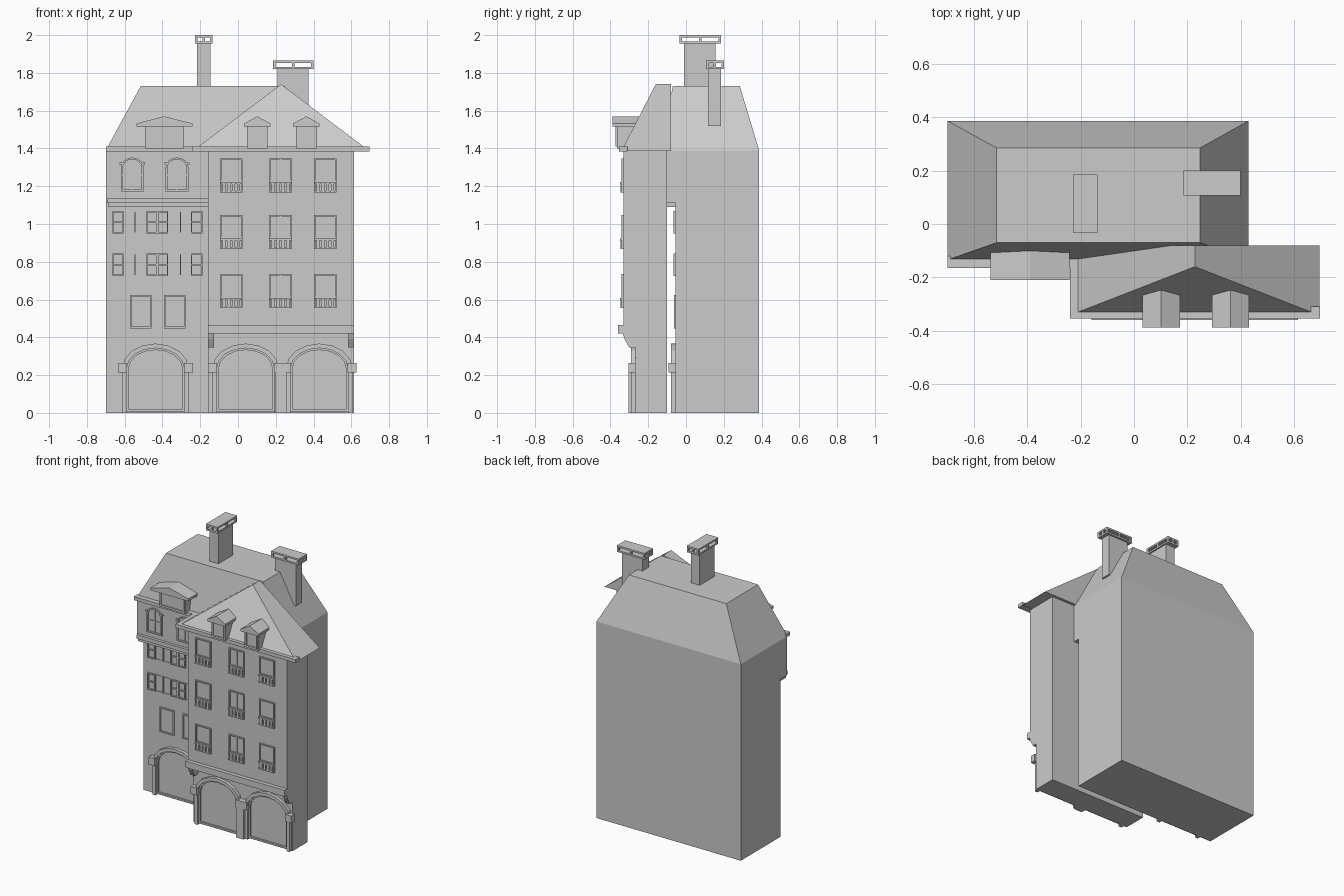
import bpy, bmesh, math

if "Cube" in bpy.data.objects:
    bpy.data.objects.remove(bpy.data.objects["Cube"])

stone = bpy.data.materials.new("stone_grey")
stone.diffuse_color = (0.6, 0.6, 0.6, 1)
stone.use_nodes = True
stone.node_tree.nodes["Principled BSDF"].inputs["Base Color"].default_value = stone.diffuse_color


def loft(bm, a, b):
    """Closed solid between two matching polygons."""
    va = [bm.verts.new(p) for p in a]
    vb = [bm.verts.new(p) for p in b]
    n = len(a)
    bm.faces.new(va)
    bm.faces.new(vb[::-1])
    for i in range(n):
        j = (i + 1) % n
        bm.faces.new((va[j], va[i], vb[i], vb[j]))


def prism(bm, pts, y0, y1):
    """Front (x, z) outline pushed from y0 to y1."""
    loft(bm, [(x, y0, z) for x, z in pts], [(x, y1, z) for x, z in pts])


def box(bm, x0, x1, y0, y1, z0, z1):
    prism(bm, [(x0, z0), (x1, z0), (x1, z1), (x0, z1)], y0, y1)


def finish(name, bm):
    bmesh.ops.recalc_face_normals(bm, faces=bm.faces)
    me = bpy.data.meshes.new(name)
    bm.to_mesh(me)
    bm.free()
    me.materials.append(stone)
    ob = bpy.data.objects.new(name, me)
    bpy.context.collection.objects.link(ob)


def boxes(name, *dims):
    bm = bmesh.new()
    for d in dims:
        box(bm, *d)
    finish(name, bm)


def frame(bm, x0, x1, z0, z1, w, y0, y1):
    """Rectangular frame of four bars."""
    box(bm, x0, x0 + w, y0, y1, z0, z1)
    box(bm, x1 - w, x1, y0, y1, z0, z1)
    box(bm, x0 + w, x1 - w, y0, y1, z0, z0 + w)
    box(bm, x0 + w, x1 - w, y0, y1, z1 - w, z1)


def arch_path(cx, half, spring, rise, base, n):
    arc = [(cx - half * math.cos(math.pi * i / n), spring + rise * math.sin(math.pi * i / n))
           for i in range(n + 1)]
    return [(cx - half, base)] + arc + [(cx + half, base)]


def arch(bm, cx, half, spring, rise, base, w, y0, y1, n=8):
    """Arched band of width w around an opening."""
    inner = arch_path(cx, half, spring, rise, base, n)
    outer = arch_path(cx, half + w, spring, rise + w, base, n)
    for i in range(len(inner) - 1):
        prism(bm, [inner[i], inner[i + 1], outer[i + 1], outer[i]], y0, y1)


def hip(bm, lo, hi):
    """Frustum between two (x0, x1, y0, y1, z) rectangles."""
    ring = lambda r: [(r[0], r[2], r[4]), (r[1], r[2], r[4]), (r[1], r[3], r[4]), (r[0], r[3], r[4])]
    loft(bm, ring(lo), ring(hi))


# Rear and left house: walls, jettied top storey, mansard roof
boxes("rear_house_walls", (-.70, .43, -.055, .387, 0, 1.39))
boxes("top_storey_overhang", (-.70, .43, -.13, -.05, 1.115, 1.39))
boxes("overhang_cornice", (-.69, -.16, -.15, -.05, 1.11, 1.138), (-.685, -.16, -.14, -.05, 1.09, 1.11))
boxes("left_eave_cornice", (-.70, -.2, -.165, -.12, 1.385, 1.41))
bm = bmesh.new()
hip(bm, (-.70, .43, -.135, .387, 1.39), (-.515, .247, -.07, .285, 1.73))
finish("rear_roof", bm)

# Right house: walls, string course, brackets
boxes("right_house_walls", (-.16, .615, -.332, -.10, .42, 1.39), (-.16, .615, -.267, -.10, 0, .42))
boxes("string_course", (-.16, .615, -.36, -.30, .42, .465))
bm = bmesh.new()
for x in (-.16, .583):
    prof = [(-.267, .42), (-.335, .42), (-.325, .39), (-.30, .345), (-.267, .345)]
    loft(bm, [(x, y, z) for y, z in prof], [(x + .032, y, z) for y, z in prof])
finish("corner_brackets", bm)

# Right roof: front hip running back along a short ridge
bm = bmesh.new()
fl, fr, br, bl, ap, rb = [bm.verts.new(p) for p in (
    (-.24, -.342, 1.387), (.695, -.342, 1.387), (.695, -.08, 1.387), (-.24, -.08, 1.387),
    (.228, -.16, 1.74), (.228, -.08, 1.74))]
for f in ((fl, fr, ap), (fr, br, rb, ap), (br, bl, rb), (bl, fl, ap, rb), (fl, bl, br, fr)):
    bm.faces.new(f)
finish("right_roof", bm)
boxes("right_eave_cornice", (-.24, .697, -.355, -.31, 1.385, 1.41), (-.24, -.21, -.355, -.15, 1.385, 1.41))


# Dormers: body, window frame, pitched roof with eave fascia
def dormer(name, cx, hw, roof_hw, yf, body_y, yb):
    bm = bmesh.new()
    box(bm, cx - hw, cx + hw, body_y, yb, 1.40, 1.52)
    frame(bm, cx - hw + .01, cx + hw - .01, 1.41, 1.515, .008, body_y - .007, body_y)
    prism(bm, [(cx - roof_hw, 1.515), (cx + roof_hw, 1.515), (cx + roof_hw, 1.532),
               (cx, 1.57), (cx - roof_hw, 1.532)], yf, yb)
    finish(name, bm)


dormer("wide_dormer", -.39, .103, .148, -.21, -.175, -.098)
for i, cx in enumerate((.102, .362)):
    dormer("small_dormer_%d" % (i + 1), cx, .055, .07, -.388, -.365, -.25)


# Chimneys: shaft and cap pierced by two openings each way
def chimney(name, shaft, cap):
    bm = bmesh.new()
    box(bm, *shaft)
    x0, x1, y0, y1, z0, z1 = cap
    box(bm, x0, x1, y0, y1, z0, z0 + .012)
    box(bm, x0, x1, y0, y1, z1 - .012, z1)
    p = .013
    for x in (x0, (x0 + x1 - p) / 2, x1 - p):
        for y in (y0, (y0 + y1 - p) / 2, y1 - p):
            box(bm, x, x + p, y, y + p, z0 + .012, z1 - .012)
    finish(name, bm)


chimney("tall_chimney", (-.216, -.146, -.01, .155, 1.6, 1.96), (-.228, -.136, -.034, .185, 1.955, 2.0))
chimney("side_chimney", (.21, .372, .116, .186, 1.52, 1.825), (.185, .40, .106, .20, 1.82, 1.865))

# Ground-floor arches with inner door frames, imposts and piers
for name, wall, centres in (("left_arch", -.055, (-.437,)), ("right_arch", -.267, (.04, .43))):
    bm = bmesh.new()
    for cx in centres:
        arch(bm, cx, .152, .235, .108, 0, .024, wall - .024, wall)
        arch(bm, cx, .142, .235, .098, .012, .010, wall - .012, wall)
        box(bm, cx - .152, cx + .152, wall - .012, wall, .008, .02)
        for s in (-1, 1):
            x = cx + s * .174
            box(bm, x - .024, x + .024, wall - .038, wall, .213, .265)
    finish(name, bm)
boxes("right_arch_pier", (.196, .258, -.305, -.267, 0, .213))

# Right house windows with balustrades
bm = bmesh.new()
W = -.332
for zc in (.555, .868, 1.168):
    for cx in (-.036, .225, .462):
        x0, x1 = cx - .06, cx + .06
        frame(bm, x0, x1, zc, zc + .18, .008, W - .009, W)
        box(bm, x0 + .008, x1 - .008, W - .005, W, zc + .055, zc + .062)
        if cx == .225:
            box(bm, cx - .004, cx + .004, W - .006, W, zc + .008, zc + .172)
        box(bm, x0, x1, W - .017, W, zc + .045, zc + .054)
        box(bm, x0, x1, W - .015, W, zc, zc + .008)
        for k in range(4):
            x = cx - .039 + k * .026
            box(bm, x - .008, x + .008, W - .014, W - .004, zc + .008, zc + .045)
finish("balcony_windows", bm)

# Left house: two rows of paned windows
bm = bmesh.new()
W = -.055
for z in (.725, .95):
    for x0, x1, cols in ((-.665, -.605, 1), (-.485, -.428, 1), (-.428, -.37, 1), (-.25, -.188, 1)):
        frame(bm, x0, x1, z, z + .118, .007, W - .01, W)
        box(bm, x0 + .007, x1 - .007, W - .008, W, z + .055, z + .063)
    for x in (-.545, -.305):
        box(bm, x - .003, x + .003, W - .008, W, z + .003, z + .115)
        box(bm, x - .055, x + .055, W - .004, W, z, z + .005)
        box(bm, x - .055, x + .055, W - .004, W, z + .113, z + .118)
finish("paned_windows", bm)

# Left house: first-floor plain frames
bm = bmesh.new()
for x in (-.515, -.335):
    frame(bm, x - .057, x + .057, .448, .625, .009, W - .008, W)
finish("first_floor_windows", bm)

# Left house: arched attic-storey windows with small imposts
bm = bmesh.new()
W = -.13
for cx in (-.56, -.323):
    arch(bm, cx, .05, 1.30, .042, 1.175, .010, W - .009, W)
    box(bm, cx - .06, cx + .06, W - .009, W, 1.172, 1.182)
    box(bm, cx - .004, cx + .004, W - .006, W, 1.182, 1.34)
    box(bm, cx - .05, cx + .05, W - .005, W, 1.255, 1.262)
    for s in (-1, 1):
        x = cx + s * .057
        box(bm, x - .010, x + .010, W - .014, W, 1.315, 1.325)
finish("arched_windows", bm)
